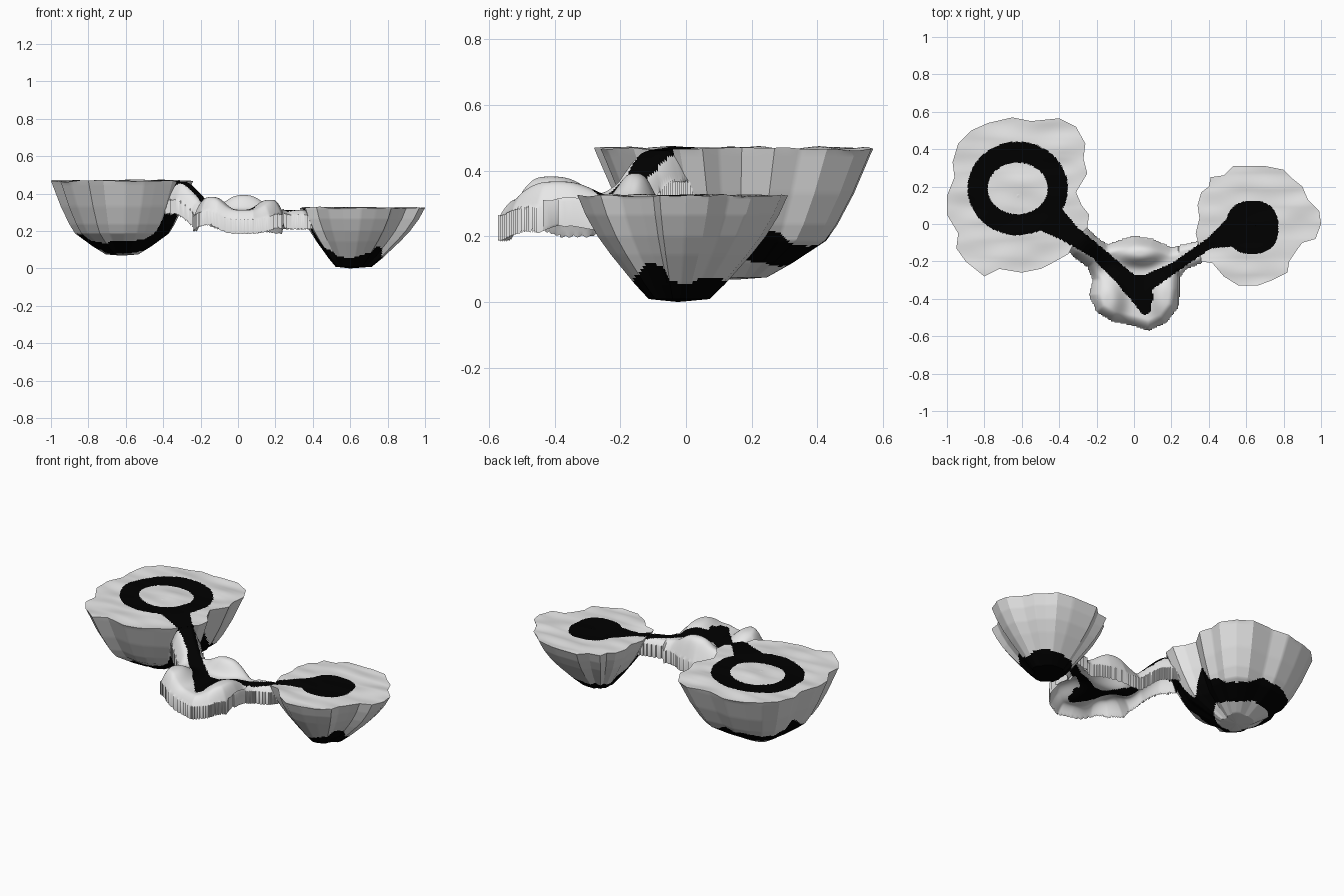
import bpy, bmesh, math
from mathutils import Vector, noise
from mathutils.geometry import intersect_point_line

if "Cube" in bpy.data.objects:
    bpy.data.objects.remove(bpy.data.objects["Cube"])


def material(name, c):
    m = bpy.data.materials.new(name)
    m.diffuse_color = (*c, 1)
    m.use_nodes = True
    m.node_tree.nodes["Principled BSDF"].inputs["Base Color"].default_value = m.diffuse_color
    return m


GREY = material("pale_grey", (0.8, 0.8, 0.8))
BLACK = material("path_black", (0.0, 0.0, 0.0))

# path strokes: x, y, half width at each end
STROKES = [
    (-0.46, 0.04, 0.085, -0.33, -0.06, 0.05),
    (-0.33, -0.06, 0.05, -0.20, -0.15, 0.037),
    (-0.20, -0.15, 0.037, -0.02, -0.32, 0.05),
    (-0.02, -0.32, 0.05, 0.07, -0.315, 0.045),
    (-0.02, -0.33, 0.05, 0.05, -0.39, 0.055),
    (0.03, -0.36, 0.07, 0.06, -0.455, 0.03),
    (0.07, -0.315, 0.045, 0.22, -0.23, 0.027),
    (0.22, -0.23, 0.027, 0.40, -0.105, 0.027),
    (0.40, -0.105, 0.027, 0.54, -0.04, 0.085),
]


def on_path(x, y):
    # ring on the large island, pad on the small one
    dx, dy = x + 0.622, y - 0.19
    hole = math.hypot(dx / 0.16, dy / 0.138) <= 1
    if math.hypot(dx / 0.268, dy / 0.25) < 1 or hole:
        return not hole
    if (abs(x - 0.632) / 0.14) ** 2.4 + (abs(y + 0.018) / 0.142) ** 2.4 < 1:
        return True
    for ax, ay, ra, bx, by, rb in STROKES:
        vx, vy = bx - ax, by - ay
        t = max(0, min(1, ((x - ax) * vx + (y - ay) * vy) / (vx * vx + vy * vy)))
        if math.hypot(x - ax - t * vx, y - ay - t * vy) < ra + t * (rb - ra):
            return True
    return False


def finish(bm, name, angle):
    bmesh.ops.recalc_face_normals(bm, faces=bm.faces)
    for f in bm.faces:
        c = f.calc_center_median()
        f.material_index = int(on_path(c.x, c.y))
    me = bpy.data.meshes.new(name)
    bm.to_mesh(me)
    bm.free()
    ob = bpy.data.objects.new(name, me)
    bpy.context.collection.objects.link(ob)
    me.materials.append(GREY)
    me.materials.append(BLACK)
    bpy.ops.object.select_all(action='DESELECT')
    ob.select_set(True)
    bpy.context.view_layer.objects.active = ob
    bpy.ops.object.shade_smooth_by_angle(angle=math.radians(angle))


def island(name, pts, top, low, profile, steps=70):
    """Floating rock: wavy flat top, creased sides narrowing downwards."""
    rim = []
    for i, a in enumerate(pts):
        b = pts[(i + 1) % len(pts)]
        rim += [Vector(a).lerp(Vector(b), k / 9) for k in range(9)]
    z0 = profile[0][1]
    rings = []
    for k in range(1, steps + 1):
        ring = []
        for p in rim:
            q = Vector(top).lerp(p, k / steps)
            w = noise.noise(Vector((q.x * 5, q.y * 11, z0 * 9)))
            ring.append((q.x, q.y, z0 + 0.010 * w))
        rings.append(ring)
    for (s0, za), (s1, zb) in zip(profile, profile[1:]):
        for k in range(1, 11):
            s = s0 + (s1 - s0) * k / 10
            z = za + (zb - za) * k / 10
            c = Vector(top).lerp(Vector(low), 1 - s)
            if s > 0.001:
                rings.append([(*(c + (p - Vector(top)) * s), z) for p in rim])
    bm = bmesh.new()
    vr = [[bm.verts.new(p) for p in r] for r in rings]
    n = len(rim)
    for a, b in zip(vr, vr[1:]):
        for i in range(n):
            j = (i + 1) % n
            bm.faces.new((a[i], b[i], b[j], a[j]))
    ct = bm.verts.new((*top, z0))
    cb = bm.verts.new((*low, profile[-1][1]))
    for i in range(n):
        j = (i + 1) % n
        bm.faces.new((ct, vr[0][i], vr[0][j]))
        bm.faces.new((cb, vr[-1][j], vr[-1][i]))
    finish(bm, name, 25)


island("large_island", [
    (-.78, .54), (-.87, .5), (-.94, .43), (-.97, .33), (-.96, .25), (-1, .15), (-1, .05),
    (-.94, -.05), (-.95, -.13), (-.9, -.2), (-.8, -.28), (-.72, -.24), (-.6, -.26), (-.5, -.24),
    (-.44, -.21), (-.35, -.16), (-.31, -.08), (-.25, -.02), (-.24, .05), (-.28, .1), (-.31, .17),
    (-.25, .27), (-.27, .35), (-.26, .43), (-.31, .52), (-.4, .565), (-.55, .55), (-.65, .57)],
    (-.62, .15), (-.62, .15),
    [(1, .468), (.86, .33), (.74, .235), (.66, .187), (.42, .12), (.23, .075), (0, .068)])

island("small_island", [
    (.35, .03), (.34, .1), (.36, .17), (.4, .2), (.41, .25), (.48, .26), (.53, .31), (.7, .31),
    (.8, .29), (.85, .24), (.9, .2), (.93, .13), (.99, .07), (1, 0), (.97, -.08), (.9, -.1),
    (.87, -.14), (.83, -.2), (.82, -.26), (.74, -.3), (.66, -.33), (.56, -.33), (.48, -.28),
    (.42, -.21), (.36, -.2), (.35, -.13), (.33, -.05)],
    (.65, -.01), (.60, -.025),
    [(1, .324), (.92, .265), (.8, .2), (.67, .145), (.43, .055), (.29, .009), (0, 0)])

# middle crossing with its two bridges: bumpy slab of even thickness
OUT = [(-.26, -.01), (-.31, .03), (-.39, -.10), (-.33, -.17), (-.25, -.23), (-.22, -.3), (-.24, -.38),
       (-.2, -.47), (-.12, -.52), (0, -.545), (.08, -.57), (.17, -.53), (.235, -.45), (.25, -.35),
       (.25, -.28), (.28, -.24), (.36, -.21), (.42, -.13), (.40, -.07), (.33, -.095), (.2, -.125),
       (.1, -.08), (0, -.062), (-.09, -.09), (-.14, -.11), (-.2, -.07)]
EDGES = [(Vector(a), Vector(b)) for a, b in zip(OUT, OUT[1:] + OUT[:1])]
# humps: x, y, radius x, radius y, height
HUMPS = [(-.14, -.41, .085, .125, .07), (.17, -.39, .08, .13, .055), (.03, -.155, .12, .06, .08)]


def inside(x, y):
    hit = False
    for a, b in EDGES:
        if (a.y > y) != (b.y > y) and x < (b.x - a.x) * (y - a.y) / (b.y - a.y) + a.x:
            hit = not hit
    return hit


def height(x, y):
    p = Vector((x, y))
    d = 9
    for a, b in EDGES:
        q, t = intersect_point_line(p, a, b)
        d = min(d, (a.lerp(b, max(0, min(1, t))).to_2d() - p).length)
    t = max(0, min(1, (-0.8 * x + 0.6 * y + 0.05) / 0.24))
    z = 0.312 + 0.15 * t * t * (3 - 2 * t)
    for hx, hy, sx, sy, h in HUMPS:
        r2 = ((x - hx) / sx) ** 2 + ((y - hy) / sy) ** 2
        z += h * math.exp(-r2 ** 1.4)
    right = x > 0.24
    drop = 0.03 if right else 0.055 + 0.05 * t
    return z - drop * max(0, 1 - d / (0.035 if right else 0.055)) ** 2


STEP = 0.0065
THICK = 0.075
bm = bmesh.new()
grid = {}


def corner(i, j):
    if (i, j) not in grid:
        x, y = i * STEP, j * STEP
        grid[i, j] = bm.verts.new((x, y, height(x, y)))
    return grid[i, j]


for i in range(-62, 67):
    for j in range(-89, 7):
        if inside((i + .5) * STEP, (j + .5) * STEP):
            bm.faces.new([corner(i + a, j + b) for a, b in ((0, 0), (1, 0), (1, 1), (0, 1))])
geom = bmesh.ops.extrude_face_region(bm, geom=bm.faces[:], use_keep_orig=True)["geom"]
bmesh.ops.translate(bm, verts=[v for v in geom if isinstance(v, bmesh.types.BMVert)],
                    vec=(0, 0, -THICK))
finish(bm, "bridge_crossing", 50)
